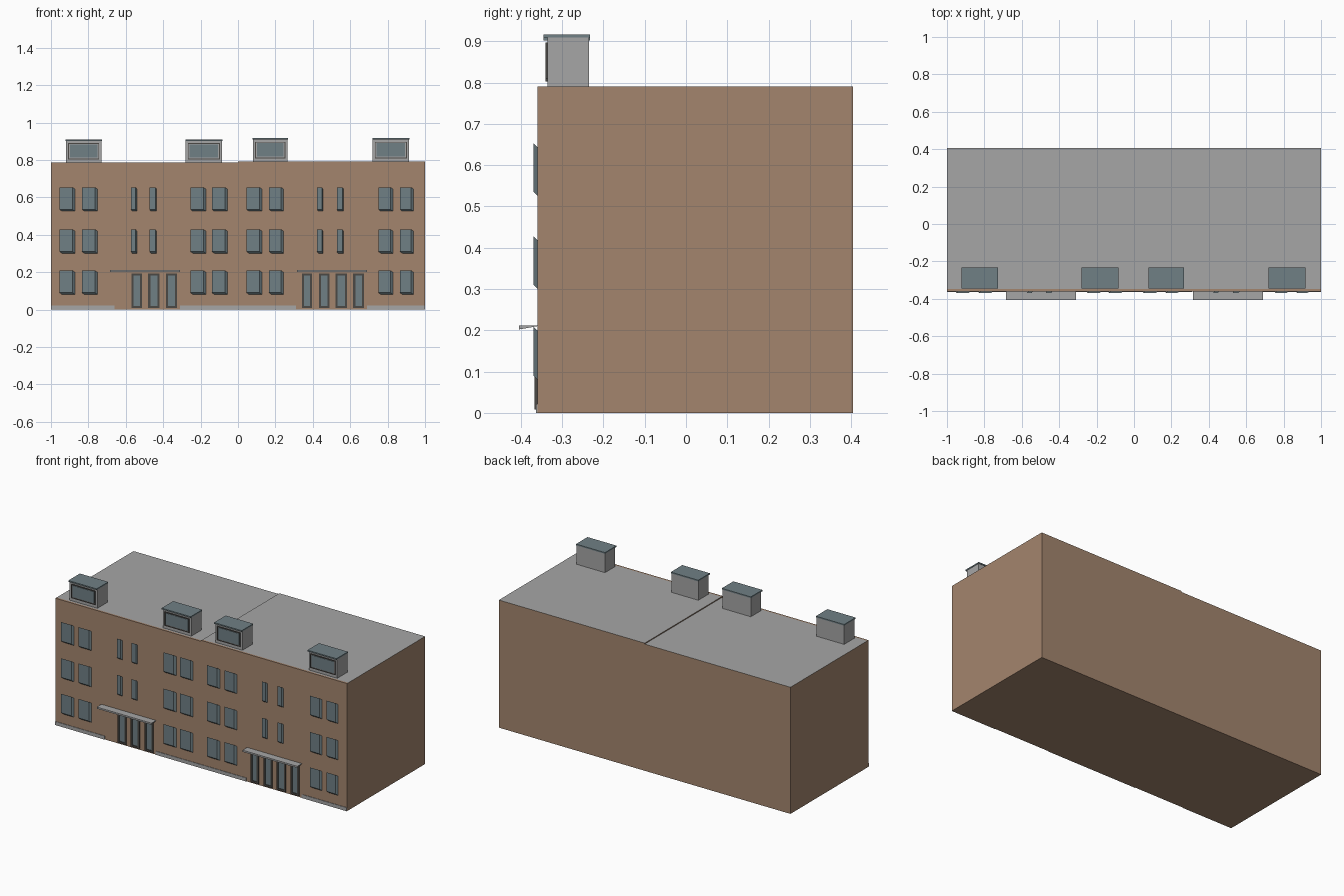
import bpy, bmesh
from mathutils import Vector

cube = bpy.data.objects.get("Cube")
if cube:
    bpy.data.objects.remove(cube, do_unlink=True)


def material(name, r, g, b):
    m = bpy.data.materials.new(name)
    m.use_nodes = True
    m.diffuse_color = (r, g, b, 1)
    m.node_tree.nodes["Principled BSDF"].inputs["Base Color"].default_value = (r, g, b, 1)
    return m


BRICK = material("brick brown", 0.37, 0.235, 0.155)
GREY = material("light grey", 0.38, 0.38, 0.38)
GLASS = material("blue grey glass", 0.16, 0.215, 0.235)
DARK = material("dark frame", 0.07, 0.065, 0.06)

FRONT, BACK = -0.36, 0.405


def finish(name, bm, *mats):
    bmesh.ops.recalc_face_normals(bm, faces=bm.faces)
    mesh = bpy.data.meshes.new(name)
    bm.to_mesh(mesh)
    bm.free()
    for m in mats:
        mesh.materials.append(m)
    ob = bpy.data.objects.new(name, mesh)
    bpy.context.collection.objects.link(ob)
    return ob


def add_box(bm, x, y, z, shift=(0, 0)):
    """Box between ranges; shift moves its front face in x and z."""
    vs = bmesh.ops.create_cube(bm, size=1)["verts"]
    for v in vs:
        front = v.co.y < 0
        v.co = Vector([r[0] + (c + 0.5) * (r[1] - r[0]) for r, c in zip((x, y, z), v.co)])
        if front:
            v.co.x += shift[0]
            v.co.z += shift[1]
    return vs


def box(name, x, y, z, mat, shift=(0, 0)):
    bm = bmesh.new()
    add_box(bm, x, y, z, shift)
    return finish(name, bm, mat)


def frame(name, x, y, z, w, mat):
    """Rectangular border of width w, made of four bars."""
    bm = bmesh.new()
    add_box(bm, (x[0], x[0] + w), y, z)
    add_box(bm, (x[1] - w, x[1]), y, z)
    add_box(bm, (x[0] + w, x[1] - w), y, (z[0], z[0] + w))
    add_box(bm, (x[0] + w, x[1] - w), y, (z[1] - w, z[1]))
    return finish(name, bm, mat)


def house(name, x, top):
    """Brick block with a grey roof behind a thin brick wall top."""
    bm = bmesh.new()
    add_box(bm, x, (FRONT, BACK), (0, top))
    bmesh.ops.bisect_plane(bm, geom=bm.verts[:] + bm.edges[:] + bm.faces[:],
                           plane_co=(0, FRONT + 0.012, 0), plane_no=(0, 1, 0))
    bm.normal_update()
    for f in bm.faces:
        c = f.calc_center_median()
        if c.z > top - 0.001 and c.y > FRONT + 0.012:
            f.material_index = 1
    return finish(name, bm, BRICK, GREY)


def dormer(name, x0, x1, base, top):
    y0, y1 = -0.335, -0.235
    box(name + "_body", (x0, x1), (y0, y1), (base, top - 0.008), GREY)
    box(name + "_roof", (x0 - 0.002, x1 + 0.002), (y0 - 0.01, y1 + 0.003),
        (top - 0.008, top), GLASS)
    # window surround and pane
    frame(name + "_surround", (x0 + 0.012, x1 - 0.012), (y0 - 0.005, y0),
          (base + 0.018, top - 0.02), 0.004, DARK)
    box(name + "_pane", (x0 + 0.021, x1 - 0.021), (y0 - 0.003, y0),
        (base + 0.027, top - 0.027), GLASS)


# Two joined houses, one slightly taller
LOW, HIGH = 0.785, 0.791
house("left_block", (-1, 0), LOW)
house("right_block", (0, 1), HIGH)

# Dormers
for i, (a, b, base, top) in enumerate([
        (-0.92, -0.73, LOW, 0.91), (-0.28, -0.085, LOW, 0.91),
        (0.08, 0.265, HIGH, 0.917), (0.72, 0.915, HIGH, 0.917)]):
    dormer(f"dormer_{i + 1}", a, b, base, top)

# Windows: panes leaning out to the upper left
ROWS = (0.08, 0.3, 0.525)
wide = [(-0.94, -0.87), (-0.82, -0.75), (-0.24, -0.17), (-0.125, -0.055),
        (0.06, 0.13), (0.18, 0.245), (0.765, 0.83), (0.88, 0.94)]
narrow = [(-0.565, -0.54), (-0.465, -0.435), (0.43, 0.455), (0.535, 0.565)]
for r, z in enumerate(ROWS):
    columns = wide + (narrow if r else [])
    for c, (a, b) in enumerate(columns):
        lean = -0.014 if (a, b) in wide else -0.007
        box(f"window_{r + 1}_{c + 1}", (a, b), (FRONT - 0.009, FRONT + 0.001),
            (z, z + 0.118), GLASS, (lean, 0.01))

# Doors with dark frames
doors = [(-0.57, -0.512), (-0.48, -0.42), (-0.386, -0.327),
         (0.342, 0.396), (0.432, 0.49), (0.522, 0.582), (0.616, 0.674)]
for i, (a, b) in enumerate(doors):
    frame(f"door_frame_{i + 1}", (a, b), (FRONT - 0.007, FRONT), (0.008, 0.192), 0.011, DARK)
    box(f"door_glass_{i + 1}", (a + 0.01, b - 0.01), (FRONT - 0.003, FRONT),
        (0.018, 0.182), GLASS)

# Entrance canopies, wedge shaped towards the wall
for side, x in (("left", (-0.685, -0.31)), ("right", (0.315, 0.69))):
    bm = bmesh.new()
    for v in add_box(bm, x, (-0.405, FRONT), (0.202, 0.212)):
        if v.co.y > -0.37 and v.co.z < 0.207:
            v.co.z = 0.21
    finish(side + "_canopy", bm, GREY)

# Plinth strips along the foot of the front wall
for i, x in enumerate([(-1, -0.66), (-0.31, 0.31), (0.69, 1)]):
    box(f"plinth_{i + 1}", x, (FRONT - 0.003, FRONT), (0, 0.022), GREY)
